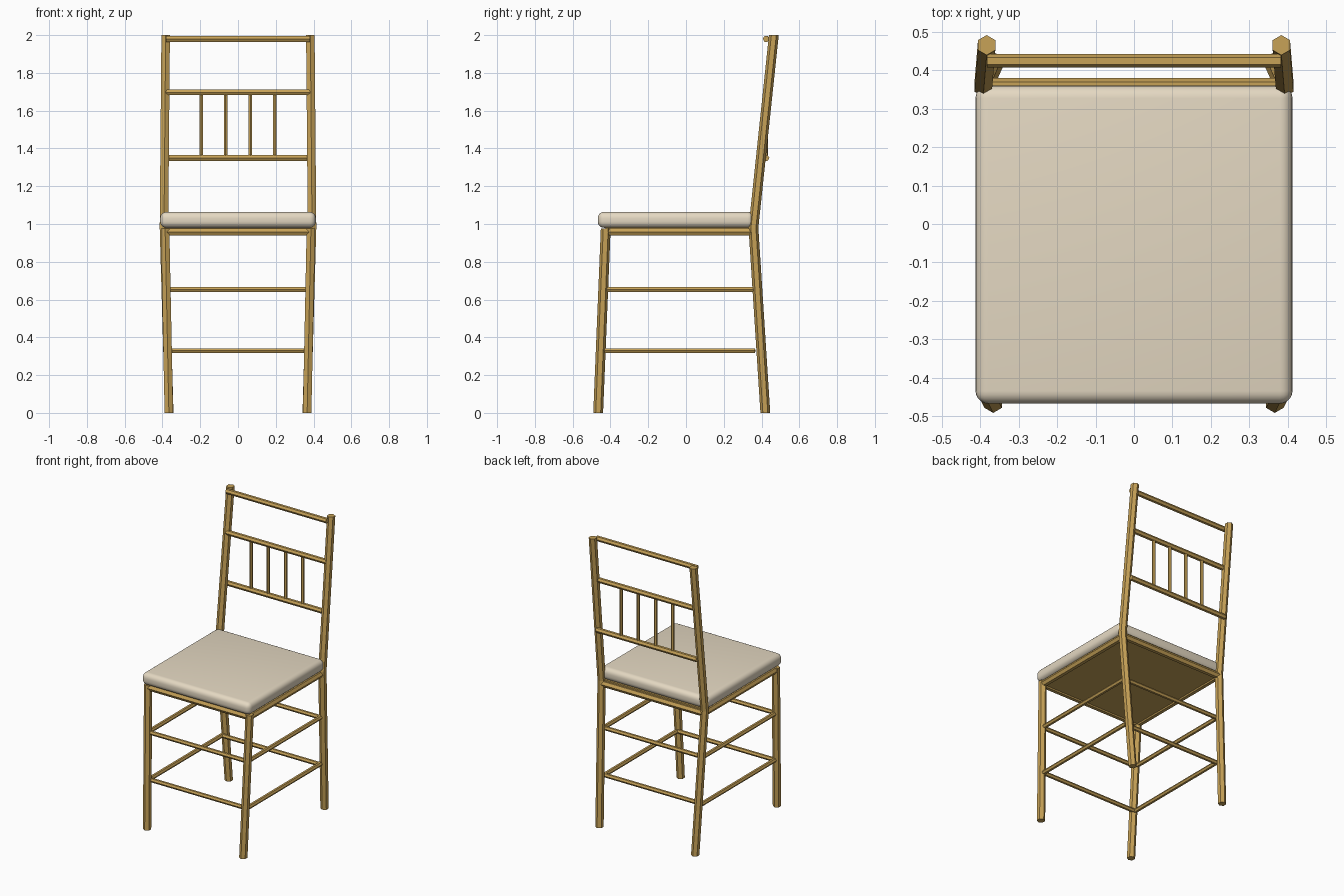
import bpy, bmesh, math
from mathutils import Vector

cube = bpy.data.objects.get("Cube")
if cube:
    bpy.data.objects.remove(cube, do_unlink=True)


def material(name, rgb):
    m = bpy.data.materials.new(name)
    m.use_nodes = True
    m.diffuse_color = (*rgb, 1)
    m.node_tree.nodes["Principled BSDF"].inputs["Base Color"].default_value = (*rgb, 1)
    return m


GOLD = material("golden wood", (0.57, 0.36, 0.095))
CREAM = material("cream fabric", (0.78, 0.69, 0.54))


def finish(name, bm, mat):
    bmesh.ops.recalc_face_normals(bm, faces=bm.faces)
    mesh = bpy.data.meshes.new(name)
    bm.to_mesh(mesh)
    bm.free()
    mesh.materials.append(mat)
    ob = bpy.data.objects.new(name, mesh)
    bpy.context.collection.objects.link(ob)
    return ob


def hex_bar(name, path, r, u, v):
    """Six-sided bar along a path; u points at a corner, v at a flat."""
    bm = bmesh.new()
    u, v = Vector(u), Vector(v)
    angles = [k * math.pi / 3 for k in range(6)]
    rings = [[bm.verts.new(Vector(p) + r * (u * math.cos(a) + v * math.sin(a)))
              for a in angles] for p in path]
    for a, b in zip(rings, rings[1:]):
        for k in range(6):
            j = (k + 1) % 6
            bm.faces.new((a[k], a[j], b[j], b[k]))
    bm.faces.new(rings[0])
    bm.faces.new(rings[-1])
    return finish(name, bm, GOLD)


X, Y, Z = (1, 0, 0), (0, 1, 0), (0, 0, 1)
STRETCHERS = (("upper", .378, .653), ("lower", .372, .329))


def cross_bar(name, x, y, z, r):
    hex_bar(name, [(-x, y, z), (x, y, z)], r, Y, Z)


def box(name, x, y0, y1, z0, z1, mat):
    bm = bmesh.new()
    bmesh.ops.create_cube(bm, size=1)
    bmesh.ops.scale(bm, vec=(2 * x, y1 - y0, z1 - z0), verts=bm.verts)
    bmesh.ops.translate(bm, vec=(0, (y0 + y1) / 2, (z0 + z1) / 2), verts=bm.verts)
    return finish(name, bm, mat)


# Splayed front legs, bent back posts and side rails
for side, s in (("left", 1), ("right", -1)):
    hex_bar(f"{side}_front_leg", [(s * .366, -.465, 0), (s * .386, -.425, .975)], .026, Y, X)
    hex_bar(f"{side}_back_post",
            [(s * .364, .42, 0), (s * .392, .357, .98), (s * .383, .465, 2)], .026, Y, X)
    hex_bar(f"{side}_seat_rail", [(s * .385, -.425, .957), (s * .385, .36, .957)], .022, X, Z)
    for level, x, z in STRETCHERS:
        hex_bar(f"{side}_{level}_stretcher", [(s * x, -.435, z), (s * x, .365, z)], .0145, X, Z)

# Rails across the front and back of the seat frame
for end, rail_y, bar_y in (("front", -.425, -.435), ("back", .358, .356)):
    cross_bar(f"{end}_seat_rail", .385, rail_y, .957, .022)
    for level, x, z in STRETCHERS:
        cross_bar(f"{end}_{level}_stretcher", x, bar_y, z, .0145)

# Backrest rails and spindles
for name, z in (("top_rail", 1.98), ("middle_rail", 1.697), ("bottom_rail", 1.35)):
    cross_bar(name, .382, .424, z, .0175)
for i in range(4):
    x = (i - 1.5) * .13
    hex_bar(f"spindle_{i + 1}", [(x, .424, 1.35), (x, .424, 1.697)], .011, Y, X)

# Seat board and rounded cushion
box("seat_board", .385, -.425, .358, .946, .985, GOLD)
cushion = box("seat_cushion", .412, -.467, .36, .98, 1.064, CREAM)
bevel = cushion.modifiers.new("rounded edges", "BEVEL")
bevel.width = .033
bevel.segments = 5
bpy.context.view_layer.objects.active = cushion
cushion.select_set(True)
bpy.ops.object.modifier_apply(modifier=bevel.name)
bpy.ops.object.shade_smooth_by_angle(angle=math.radians(40))
